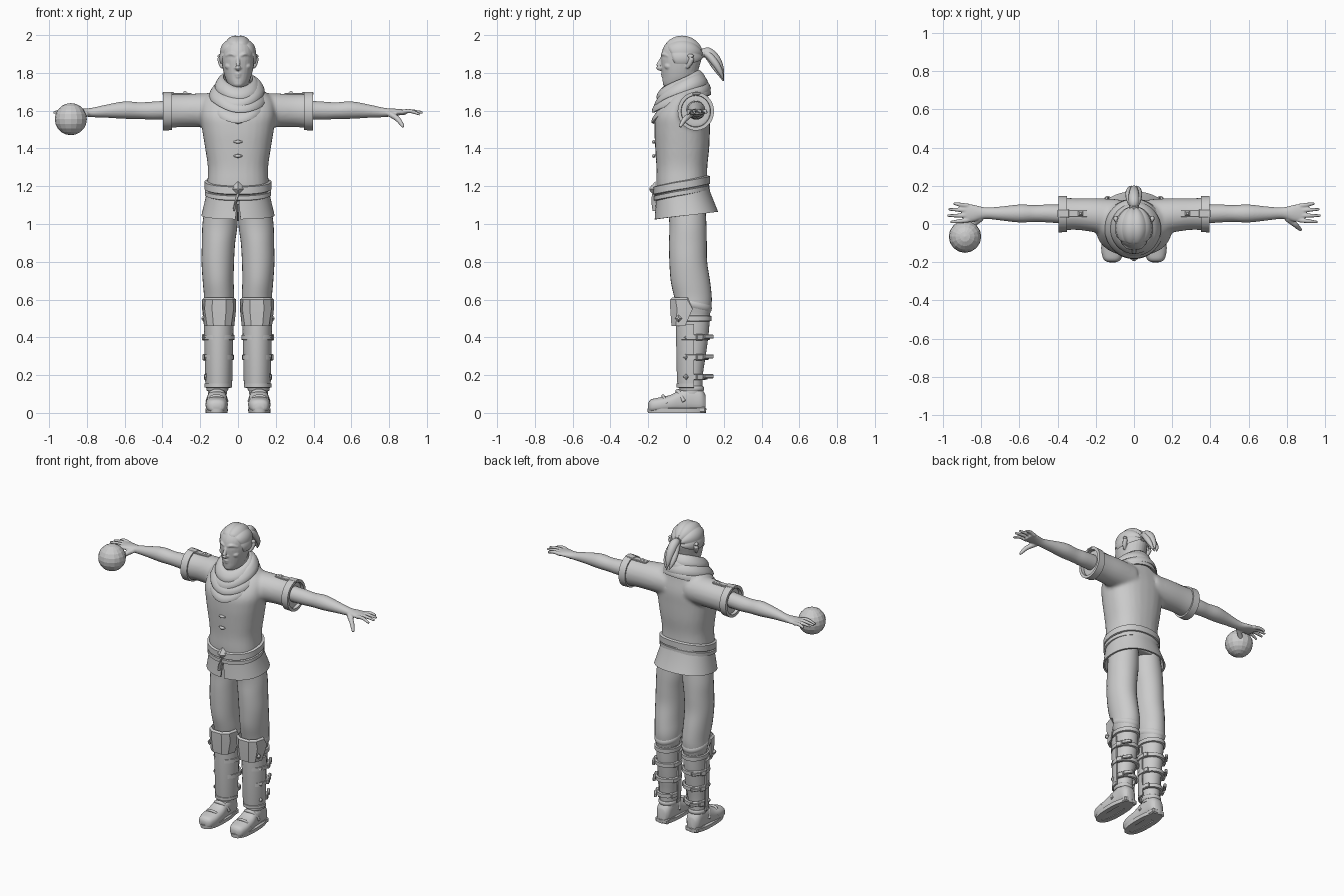
import bpy, bmesh
from math import sin, cos, pi, radians, copysign
from mathutils import Vector

if "Cube" in bpy.data.objects:
    bpy.data.objects.remove(bpy.data.objects["Cube"])

clay = bpy.data.materials.new("plain_grey")
clay.use_nodes = True
GREY = (0.6, 0.6, 0.6, 1)
clay.diffuse_color = GREY
clay.node_tree.nodes["Principled BSDF"].inputs["Base Color"].default_value = GREY


def finish(name, bm, angle=40):
    bmesh.ops.recalc_face_normals(bm, faces=bm.faces)
    mesh = bpy.data.meshes.new(name)
    bm.to_mesh(mesh)
    bm.free()
    ob = bpy.data.objects.new(name, mesh)
    bpy.context.collection.objects.link(ob)
    mesh.materials.append(clay)
    bpy.ops.object.select_all(action="DESELECT")
    ob.select_set(True)
    bpy.context.view_layer.objects.active = ob
    if angle:
        bpy.ops.object.shade_smooth_by_angle(angle=radians(angle))
    return ob


def skin(name, rings, loop=False, caps=True, angle=40, closed=True):
    """Bridge a list of rings into one surface."""
    bm = bmesh.new()
    vs = [[bm.verts.new(p) for p in r] for r in rings]
    n = len(vs[0])
    pairs = list(zip(vs, vs[1:])) + ([(vs[-1], vs[0])] if loop else [])
    for a, b in pairs:
        for i in range(n if closed else n - 1):
            j = (i + 1) % n
            bm.faces.new((a[i], a[j], b[j], b[i]))
    if caps and not loop:
        bm.faces.new(vs[0])
        bm.faces.new(vs[-1])
    return finish(name, bm, angle)


def spline(rows, steps=4):
    """Catmull-Rom through rows of numbers."""
    rows = [Vector(r) for r in rows]
    ext = [rows[0]] + rows + [rows[-1]]
    out = []
    for a, b, c, d in zip(ext, ext[1:], ext[2:], ext[3:]):
        for k in range(steps):
            t = k / steps
            out.append(b + (c - a) * t / 2 + (a * 2 - b * 5 + c * 4 - d) * t * t / 2
                       + (b * 3 - a - c * 3 + d) * t ** 3 / 2)
    return out + [rows[-1]]


def power(v, e):
    return copysign(abs(v) ** e, v)


def loft(name, rows, axis="z", side=1, n=28, e=1.0, angle=50):
    """Rows: position on axis, two centre values, two radii."""
    rings = []
    for t, a, b, ra, rb in spline(rows):
        ring = []
        for i in range(n):
            w = 2 * pi * i / n
            u, v = a + ra * power(cos(w), e), b + rb * power(sin(w), e)
            p = {"x": (t, u, v), "y": (u, t, v), "z": (u, v, t)}[axis]
            ring.append((p[0] * side, p[1], p[2]))
        rings.append(ring)
    return skin(name, rings, angle=angle)


def sweep(name, rows, side=1, n=10, flat=1.0):
    """Tube through rows of x, y, z, radius."""
    pts = spline(rows)
    rings = []
    for i, p in enumerate(pts):
        d = (pts[min(i + 1, len(pts) - 1)] - pts[max(i - 1, 0)]).to_3d()
        q = d.to_track_quat("Z", "Y")
        ring = [p.to_3d() + q @ Vector((cos(2 * pi * k / n), flat * sin(2 * pi * k / n), 0)) * p[3]
                for k in range(n)]
        rings.append([(v.x * side, v.y, v.z) for v in ring])
    return skin(name, rings, angle=60)


def band(name, c, rx, ry, profile, tilt=0, roll=0, drop=0, arc=None, axis="z", n=48, side=1, e=1.0, angle=40):
    """Profile (out, up, gap, shift) carried round an ellipse; arc in degrees."""
    lo, hi = arc or (0, 360)
    rings = []
    for i in range(n + (1 if arc else 0)):
        ring = []
        for pr in profile:
            out, up, gap, shift = (tuple(pr) + (0, 0))[:4]
            a = radians(lo + gap + (hi - lo - 2 * gap) * i / n)
            x = c[0] + (rx + out) * power(cos(a), e)
            y = c[1] + shift + (ry + out) * power(sin(a), e)
            z = c[2] + up + tilt * sin(a) + roll * cos(a) - drop * max(0, -sin(a)) ** 4
            p = (x, y, z) if axis == "z" else (z, x, y)
            ring.append((p[0] * side, p[1], p[2]))
        rings.append(ring)
    return skin(name, rings, loop=not arc, angle=angle)


def oval(w, h, lean=0, n=10):
    return [(w * cos(2 * pi * k / n) - lean * sin(2 * pi * k / n), h * sin(2 * pi * k / n)) for k in range(n)]


def slab(w, h):
    return [(0, -h), (w, -h * .8), (w, h * .8), (0, h)]


def box(name, loc, size, rot=(0, 0, 0)):
    bm = bmesh.new()
    bmesh.ops.create_cube(bm, size=1)
    bmesh.ops.scale(bm, vec=size, verts=bm.verts)
    bmesh.ops.bevel(bm, geom=bm.edges[:], offset=min(size) * .2, segments=1, affect="EDGES")
    ob = finish(name, bm, 0)
    ob.location, ob.rotation_euler = loc, rot
    return ob


def ball(name, loc, scale, u=16, v=10, angle=60):
    bm = bmesh.new()
    bmesh.ops.create_uvsphere(bm, u_segments=u, v_segments=v, radius=1)
    bmesh.ops.scale(bm, vec=scale, verts=bm.verts)
    bmesh.ops.translate(bm, vec=loc, verts=bm.verts)
    return finish(name, bm, angle)


def stud(name, loc, r, rot):
    bm = bmesh.new()
    bmesh.ops.create_cone(bm, cap_ends=True, segments=4, radius1=r, radius2=r * .3, depth=r * .6)
    ob = finish(name, bm, 0)
    ob.location, ob.rotation_euler = loc, rot
    return ob


def fuse(name, obs, voxel, passes):
    """Melt overlapping pieces into one soft surface."""
    bpy.ops.object.select_all(action="DESELECT")
    for o in obs:
        o.select_set(True)
    bpy.context.view_layer.objects.active = obs[0]
    bpy.ops.object.join()
    ob = obs[0]
    ob.name = name
    m = ob.modifiers.new("melt", "REMESH")
    m.mode, m.voxel_size, m.use_smooth_shade = "VOXEL", voxel, True
    s = ob.modifiers.new("soften", "SMOOTH")
    s.factor, s.iterations = .5, passes


# tunic
parts = [loft("torso", [(1.1, 0, -.02, .165, .125), (1.2, 0, -.022, .163, .135), (1.3, 0, -.022, .16, .135),
                        (1.4, 0, -.02, .174, .143), (1.5, 0, -.02, .19, .147), (1.58, 0, -.015, .2, .143),
                        (1.66, 0, .005, .185, .108), (1.71, 0, .02, .13, .085), (1.74, 0, .03, .08, .06)], e=.85)]
for s in (1, -1):
    parts.append(loft("sleeve", [(.08, .03, 1.6, .1, .095), (.2, .045, 1.602, .09, .09), (.3, .052, 1.6, .083, .087),
                                 (.378, .052, 1.597, .086, .092)], "x", s))
fuse("tunic", parts, .011, 5)
band("skirt", (0, -.02, 1.19), .163, .137, [(0, .02), (.006, -.04, .6, .005), (.031, -.145, 3, .022), (.02, -.145, 3, .022),
     (-.01, 0, .3)], tilt=.02, arc=(-90, 270), n=64, e=.9)
band("belt", (0, -.022, 1.205), .163, .136, slab(.014, .024), tilt=.028, e=.9)
band("lower_belt", (0, -.022, 1.165), .166, .137, slab(.01, .014), tilt=.028, e=.9)
buckle = stud("belt_buckle", (0, -.174, 1.185), .042, (pi / 2, 0, 0))
stud("buckle_centre", (0, -.187, 1.185), .022, (pi / 2, 0, 0))
sweep("belt_tail", [(0, -.168, 1.16, .012), (-.012, -.172, 1.12, .012), (-.022, -.168, 1.07, .01)], flat=.4)
for z in (1.36, 1.435, 1.54):
    loft("toggle", [(-.024, -.166, z, .002, .003), (0, -.17, z, .01, .01), (.024, -.166, z, .002, .003)], "x", n=8)

# scarf in wrapped folds
for i, (z, rx, ry, tilt, roll, drop) in enumerate([(1.655, .135, .135, .06, .005, .03), (1.69, .13, .133, .05, -.012, .02),
                                                   (1.715, .118, .12, .05, .012, .015), (1.745, .1, .108, .04, -.006, .01)]):
    band("scarf_fold_%d" % (i + 1), (0, -.025, z), rx, ry, oval(.016, .032, .018), tilt, roll, drop)

# head
head = [loft("skull", [(1.66, 0, .02, .058, .06), (1.72, 0, -.025, .05, .082), (1.745, 0, -.04, .056, .082),
                       (1.78, 0, -.035, .07, .09), (1.83, 0, -.03, .082, .1), (1.88, 0, -.025, .088, .108),
                       (1.93, 0, -.022, .086, .1), (1.97, 0, -.022, .06, .07), (1.985, 0, -.022, .02, .025)]),
        sweep("nose", [(0, -.126, 1.885, .008), (0, -.137, 1.86, .01), (0, -.147, 1.832, .014), (0, -.132, 1.82, .012)]),
        sweep("upper_lip", [(-.024, -.112, 1.789, .004), (0, -.127, 1.794, .007), (.024, -.112, 1.789, .004)]),
        sweep("lower_lip", [(-.02, -.112, 1.785, .004), (0, -.124, 1.78, .007), (.02, -.112, 1.785, .004)]),
        ball("chin", (0, -.105, 1.745), (.028, .018, .02)),
        loft("neck", [(1.62, 0, .03, .065, .06), (1.7, 0, .025, .058, .058), (1.8, 0, .02, .055, .06)])]
for s in (1, -1):
    head.append(sweep("brow", [(.012, -.128, 1.89, .007), (.036, -.121, 1.9, .009), (.064, -.094, 1.89, .006)], s))
    head.append(ball("eye", (s * .034, -.113, 1.87), (.015, .009, .007)))
    head.append(ball("cheek", (s * .045, -.09, 1.835), (.025, .025, .02)))
    head.append(sweep("nostril", [(.012, -.122, 1.828, .007), (.013, -.132, 1.826, .007)], s))
    head.append(sweep("ear", [(.082, .005, 1.825, .008), (.09, .02, 1.85, .014), (.097, .032, 1.885, .014),
                              (.088, .01, 1.89, .009)], s))
fuse("head", head, .0045, 3)

# swept-back hair with combed ridges
rings = []
for i in range(113):
    phi = radians(-112 + 2 * i)
    start = .6 + .42 * abs(phi) ** 1.5 * .5
    ring = []
    for k in range(25):
        t = start + (pi - start) * k / 24
        r = 1.0 + .045 * abs(sin(phi * 4.5)) - (.05 if k == 0 else 0)
        ring.append((.096 * r * sin(phi) * sin(t), -.02 - .108 * r * cos(t), 1.888 + .107 * r * cos(phi) * sin(t)))
    rings.append(ring)
skin("hair", rings, caps=False, closed=False, angle=60)
sweep("hair_tie", [(0, .075, 1.9, .024), (0, .1, 1.908, .026)])
for x, drop, r in ((0, 0, .028), (.02, .02, .019), (-.022, .03, .019), (.008, .045, .015)):
    sweep("ponytail_lock", [(0, .085, 1.9, r * .7), (x * .7, .115, 1.908 - drop * .5, r), (x * 1.2, .155, 1.872 - drop, r),
                            (x * 1.1, .182, 1.82 - drop * .7, r * .7), (x * .6, .198, 1.775 - drop * .4, .003)])

for s in (1, -1):
    # arm and hand
    hand = [loft("arm", [(.34, .05, 1.605, .05, .05), (.45, .055, 1.6, .047, .048), (.52, .055, 1.6, .044, .044),
                         (.6, .055, 1.603, .047, .046), (.7, .055, 1.597, .036, .034), (.78, .057, 1.59, .03, .024),
                         (.84, .057, 1.592, .044, .018), (.89, .057, 1.592, .048, .013)], "x", s),
            sweep("thumb", [(.8, .03, 1.585, .016), (.84, .0, 1.56, .015), (.862, -.02, 1.535, .012), (.875, -.032, 1.513, .008)], s)]
    for y0, y1, tip, z in ((.095, .108, .945, 1.588), (.07, .077, .972, 1.592), (.044, .044, .978, 1.59), (.02, .01, .962, 1.58)):
        hand.append(sweep("finger", [(.865, y0, 1.592, .012), (.91, (y0 + y1) / 2, 1.598, .011), (tip, y1, z, .007)], s))
    fuse("arm", hand, .005, 2)

    # sleeve cuff and shoulder strap
    band("sleeve_cuff", (.052, 1.597, .372), .086, .092, [(-.012, -.02), (.008, -.022), (.01, .024), (-.008, .024)], axis="x", side=s)
    box("shoulder_strap", (s * .32, .055, 1.688), (.15, .036, .012))
    box("strap_end", (s * .37, .055, 1.692), (.06, .042, .012))
    stud("strap_stud", (s * .28, .055, 1.697), .022, (0, 0, pi / 4))

    # trousers
    loft("trouser_leg", [(1.13, .085, 0, .085, .1), (1.0, .095, .01, .093, .098), (.9, .103, .01, .088, .1),
                         (.8, .107, .012, .086, .1), (.7, .105, .023, .082, .104), (.62, .1, .036, .08, .1),
                         (.57, .1, .042, .078, .093), (.53, .1, .047, .07, .082), (.5, .1, .045, .065, .075)], side=s)
    band("trouser_fold", (s * .1, .04, .575), .07, .085, oval(.012, .022), tilt=-.02)

    # boot shaft, shin plate, knee plate
    loft("boot_shaft", [(.52, .1, .045, .07, .082), (.42, .1, .042, .068, .078), (.3, .101, .038, .064, .066),
                        (.2, .105, .033, .055, .056), (.1, .109, .03, .05, .056)], side=s)
    band("boot_collar", (s * .1, .045, .5), .067, .079, slab(.012, .016))
    band("shin_plate", (s * .102, .04, .3), .066, .082, [(0, -.165), (.0, -.16), (.006, -.13), (.012, .17), (0, .17)],
         arc=(178, 362), n=20)
    band("shin_hem", (s * .104, .04, .145), .064, .08, slab(.009, .012), arc=(178, 362), n=20)
    band("knee_plate", (s * .1, .035, .53), .082, .115, [(-.012, -.07, 14), (.0, -.07, 14), (.008, .02), (.009, .07, 8), (-.003, .08, 8)],
         arc=(180, 360), n=5, e=.75, angle=20)
    stud("knee_stud", (s * .186, -.04, .5), .02, (0, s * pi / 2, 0))
    for z, r in ((.19, .058), (.295, .067), (.4, .071)):
        band("boot_strap", (s * .102, .038, z), r, r + .006, slab(.012, .015))
        stud("plate_stud", (s * .173, .0, z), .018, (0, s * pi / 2, 0))
        box("strap_buckle", (s * (.104 + r), .07, z), (.022, .04, .034), (0, 0, s * .45))
        box("strap_tip", (s * (.085 + r), .118, z + .004), (.018, .06, .022), (0, 0, s * .6))
        box("inner_buckle", (s * (.1 - r), .075, z), (.014, .03, .028), (0, 0, -s * .4))

    # shoe
    loft("shoe", [(-.2, .114, .032, .022, .02), (-.185, .114, .037, .045, .034), (-.14, .113, .042, .058, .04),
                  (-.08, .112, .05, .057, .046), (-.03, .111, .063, .052, .06), (.03, .11, .072, .05, .07),
                  (.08, .11, .065, .047, .063), (.104, .11, .05, .03, .044)], "y", s, e=.8)
    band("sole", (s * .113, -.048, .014), .056, .152, [(-.03, -.014), (.002, -.014), (.004, .01), (-.02, .012)], e=.8)
    box("heel", (s * .11, .06, .016), (.092, .09, .032))
    sweep("toe_seam", [(.062, -.1, .05, .007), (.085, -.118, .083, .008), (.114, -.122, .09, .008), (.142, -.118, .083, .008),
                       (.166, -.1, .05, .007)], s)
    sweep("shoe_strap", [(.06, -.01, .06, .01), (.08, -.035, .105, .011), (.111, -.045, .117, .011), (.142, -.035, .105, .011),
                         (.162, -.01, .06, .01)], s)
    band("ankle_cuff", (s * .109, .03, .128), .05, .058, oval(.008, .014))

# faceted orb by the right hand
ball("orb", (-.885, -.066, 1.555), (.085, .085, .085), 16, 10, 0)
